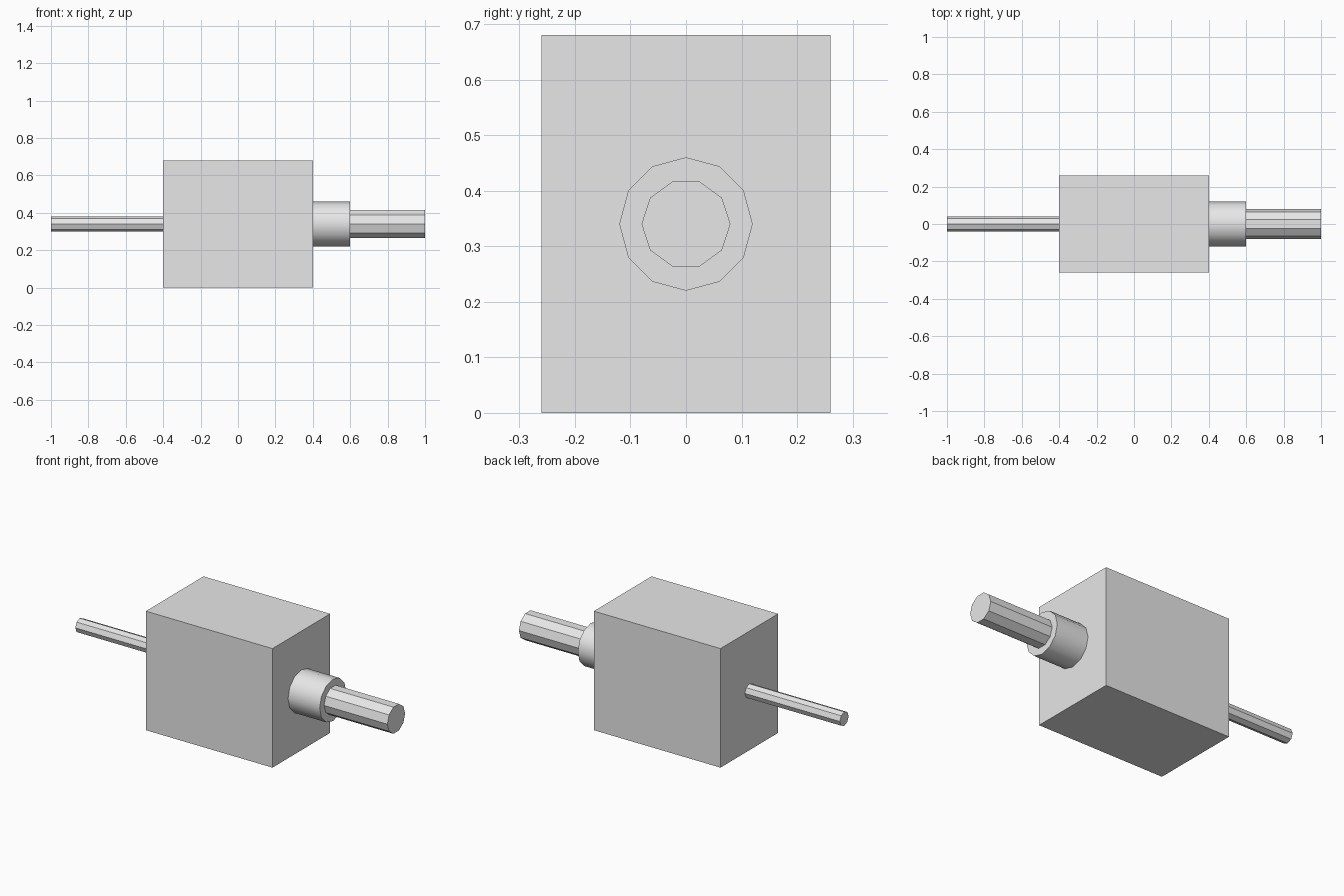
import bpy
import math

cube = bpy.data.objects.get("Cube")
if cube:
    bpy.data.objects.remove(cube, do_unlink=True)

grey = bpy.data.materials.new("light grey")
grey.use_nodes = True
grey.diffuse_color = (0.8, 0.8, 0.8, 1)
grey.node_tree.nodes["Principled BSDF"].inputs["Base Color"].default_value = (0.8, 0.8, 0.8, 1)

AXIS_Z = 0.34


def finish(name):
    obj = bpy.context.object
    obj.name = name
    obj.data.materials.append(grey)
    bpy.ops.object.transform_apply(location=False, rotation=True, scale=True)
    return obj


def rod(name, x0, x1, radius, sides):
    """Cylinder along x, with a corner on the y axis."""
    bpy.ops.mesh.primitive_cylinder_add(
        vertices=sides, radius=radius, depth=x1 - x0,
        location=((x0 + x1) / 2, 0, AXIS_Z), rotation=(0, math.pi / 2, 0))
    return finish(name)


# Main block
bpy.ops.mesh.primitive_cube_add(size=1, location=(0, 0, AXIS_Z))
bpy.context.object.scale = (0.8, 0.52, 0.68)
finish("body_block")

# Collar and thick shaft on the left, thin rod on the right
rod("shaft_collar", 0.4, 0.6, 0.12, 12)
bpy.ops.object.shade_smooth_by_angle(angle=math.radians(31))
rod("thick_shaft", 0.6, 1.0, 0.08, 10)
rod("thin_rod", -1.0, -0.4, 0.04, 8)
